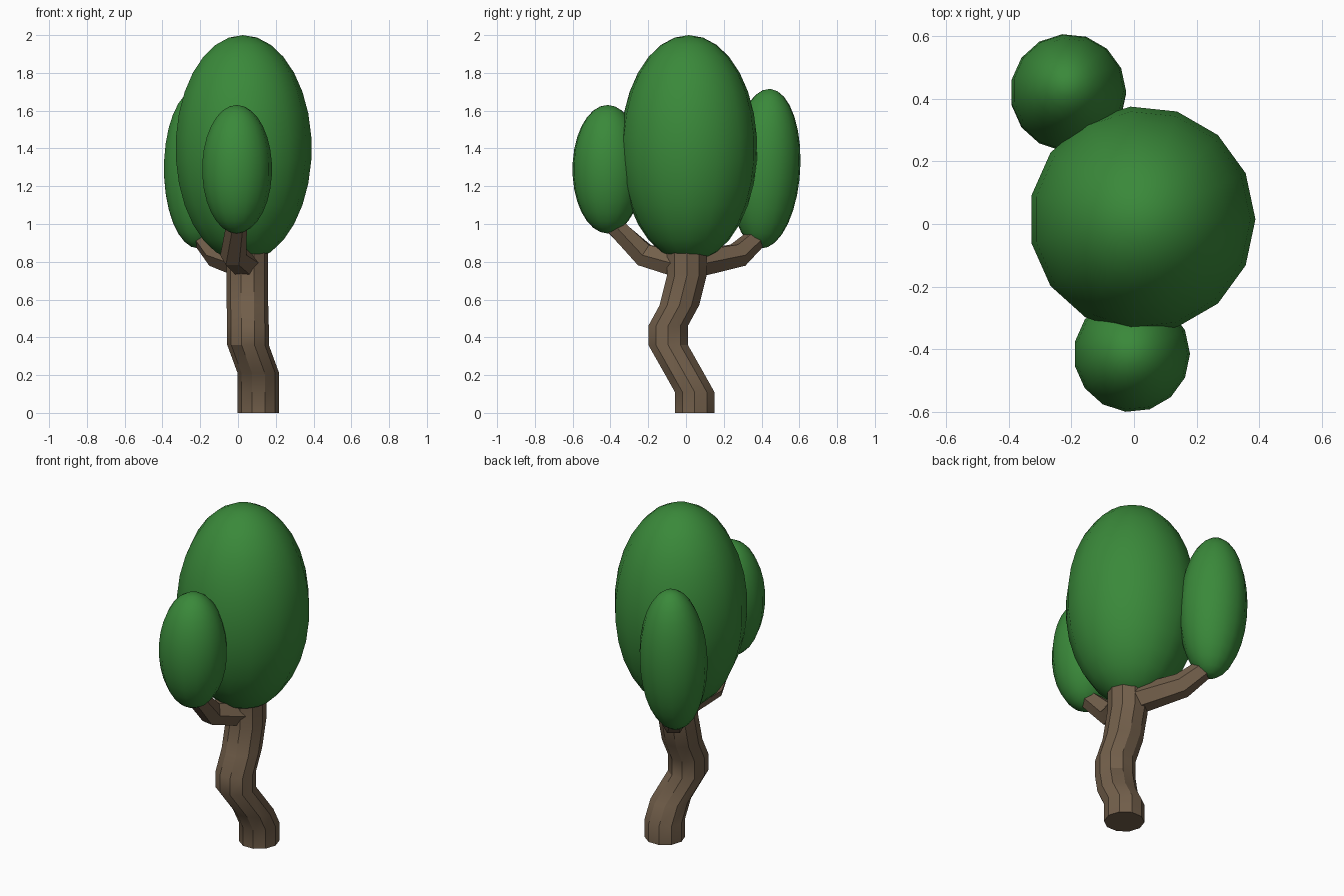
import bpy, bmesh, math
from mathutils import Vector

if "Cube" in bpy.data.objects:
    bpy.data.objects.remove(bpy.data.objects["Cube"])


def material(name, rgb):
    m = bpy.data.materials.new(name)
    m.diffuse_color = (*rgb, 1)
    m.use_nodes = True
    m.node_tree.nodes["Principled BSDF"].inputs["Base Color"].default_value = m.diffuse_color
    return m


BARK = material("bark", (0.17, 0.115, 0.07))
LEAF = material("leaf", (0.042, 0.25, 0.042))


def tube(name, rings, sides, level=False, turn=0.0):
    """Loft through (x, y, z, radius); level keeps every ring horizontal."""
    bm = bmesh.new()
    pts = [Vector(r[:3]) for r in rings]
    loops = []
    for i, p in enumerate(pts):
        u, v = Vector((1, 0, 0)), Vector((0, 1, 0))
        if not level:
            before = (p - pts[i - 1]).normalized() if i else Vector()
            after = (pts[i + 1] - p).normalized() if i + 1 < len(pts) else Vector()
            t = (before + after).normalized()
            u = t.cross(Vector((0, 0, 1))).normalized()
            v = t.cross(u)
        angles = [turn + 2 * math.pi * k / sides for k in range(sides)]
        loops.append([bm.verts.new(p + rings[i][3] * (u * math.cos(a) + v * math.sin(a)))
                      for a in angles])
    for a, b in zip(loops, loops[1:]):
        for k in range(sides):
            n = (k + 1) % sides
            bm.faces.new((a[k], a[n], b[n], b[k]))
    bm.faces.new(loops[0][::-1])
    bm.faces.new(loops[-1])
    bmesh.ops.recalc_face_normals(bm, faces=bm.faces)
    me = bpy.data.meshes.new(name)
    bm.to_mesh(me)
    bm.free()
    me.materials.append(BARK)
    ob = bpy.data.objects.new(name, me)
    bpy.context.collection.objects.link(ob)
    bpy.context.view_layer.objects.active = ob
    bpy.ops.object.select_all(action='DESELECT')
    ob.select_set(True)
    bpy.ops.object.shade_smooth_by_angle(angle=math.radians(30))


def crown(name, centre, r, rz, tilt=0.0):
    """Egg-shaped leaf mass with 15 sides, one corner pointing to +x."""
    bm = bmesh.new()
    bmesh.ops.create_uvsphere(bm, u_segments=15, v_segments=15, radius=1)
    # turn so that a corner lies on the +x axis
    far = max((v.co for v in bm.verts), key=lambda c: (round(c.xy.length, 4), c.x))
    a = math.atan2(far.y, far.x)
    me = bpy.data.meshes.new(name)
    for v in bm.verts:
        x, y, z = v.co
        v.co = (r * (x * math.cos(a) + y * math.sin(a)),
                r * (y * math.cos(a) - x * math.sin(a)), rz * z)
    for f in bm.faces:
        f.smooth = True
    bm.to_mesh(me)
    bm.free()
    me.materials.append(LEAF)
    ob = bpy.data.objects.new(name, me)
    ob.location = centre
    ob.rotation_euler.x = tilt
    bpy.context.collection.objects.link(ob)


# Crooked trunk
tube("trunk", [(0.108, 0.046, 0, 0.11), (0.108, 0.046, 0.11, 0.11),
               (0.108, -0.01, 0.21, 0.11), (0.053, -0.095, 0.36, 0.11),
               (0.053, -0.095, 0.46, 0.11), (0.05, -0.035, 0.57, 0.11),
               (0.05, 0.005, 0.73, 0.11), (0.05, 0.005, 0.86, 0.11)], 10, level=True)

# Branches
tube("front_branch", [(0.04, -0.04, 0.79, 0.08), (-0.025, -0.22, 0.835, 0.07),
                      (-0.007, -0.39, 1.0, 0.055)], 6)
tube("back_branch", [(0.03, 0.05, 0.79, 0.08), (-0.11, 0.275, 0.835, 0.07),
                     (-0.2, 0.39, 0.94, 0.055)], 6)

# Leaf masses
crown("main_crown", (0.026, 0.015, 1.4), 0.364, 0.6)
crown("front_crown", (-0.007, -0.415, 1.29), 0.187, 0.34)
crown("back_crown", (-0.21, 0.42, 1.293), 0.186, 0.423, tilt=-0.06)
